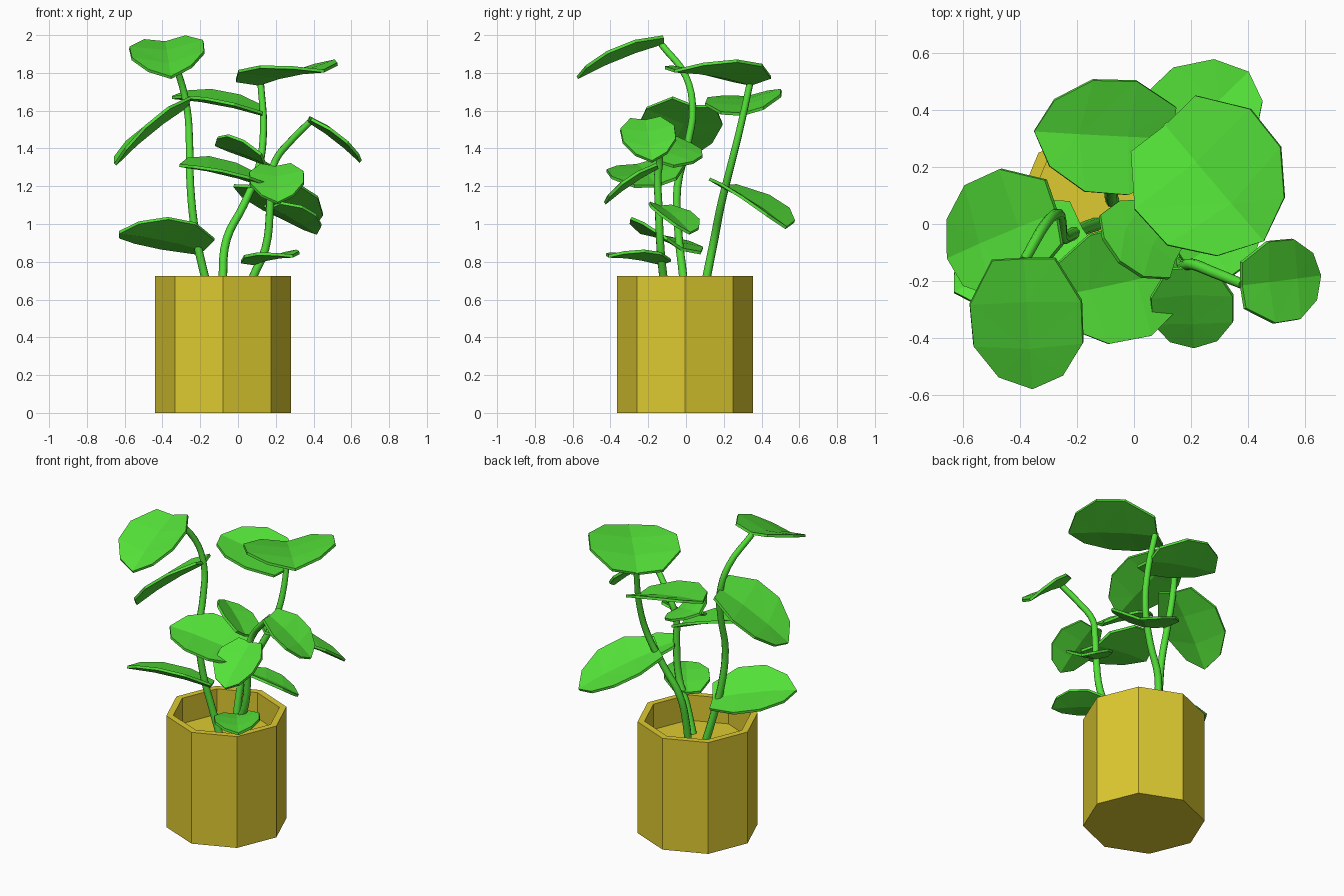
import bpy, math
from mathutils import Vector, Matrix

if "Cube" in bpy.data.objects:
    bpy.data.objects.remove(bpy.data.objects["Cube"])


def material(name, rgb):
    m = bpy.data.materials.new(name)
    m.diffuse_color = (*rgb, 1)
    m.use_nodes = True
    m.node_tree.nodes["Principled BSDF"].inputs["Base Color"].default_value = m.diffuse_color
    return m


YELLOW = material("pot_yellow", (0.73, 0.59, 0.03))
GREEN = material("plant_green", (0.088, 0.75, 0.04))


def add_mesh(name, verts, faces, mat):
    me = bpy.data.meshes.new(name)
    me.from_pydata(verts, [], faces)
    me.materials.append(mat)
    ob = bpy.data.objects.new(name, me)
    bpy.context.collection.objects.link(ob)
    return ob


# Octagonal pot with a rim, inner wall and soil surface
N = 8
profile = [(0.36, 0), (0.36, 0.725), (0.318, 0.725), (0.318, 0.56)]
verts = [(-0.08 + r * math.cos(2 * math.pi * i / N),
          -0.005 + r * math.sin(2 * math.pi * i / N), z)
         for r, z in profile for i in range(N)]
faces = [(k * N + i, k * N + (i + 1) % N, (k + 1) * N + (i + 1) % N, (k + 1) * N + i)
         for k in range(len(profile) - 1) for i in range(N)]
faces += [tuple(reversed(range(N))), tuple(range(3 * N, 4 * N))]
add_mesh("pot", verts, faces, YELLOW)


# Curved stems, slightly tapered
def stem(name, points, radius=0.024):
    cu = bpy.data.curves.new(name, 'CURVE')
    cu.dimensions = '3D'
    cu.resolution_u = 4
    cu.bevel_depth = radius
    cu.bevel_resolution = 2
    cu.use_fill_caps = True
    sp = cu.splines.new('BEZIER')
    sp.bezier_points.add(len(points) - 1)
    for i, (bp, p) in enumerate(zip(sp.bezier_points, points)):
        bp.co = p
        bp.handle_left_type = bp.handle_right_type = 'AUTO'
        bp.radius = 1 - 0.25 * i / (len(points) - 1)
    sp.use_smooth = True
    cu.materials.append(GREEN)
    ob = bpy.data.objects.new(name, cu)
    bpy.context.collection.objects.link(ob)


stem("left_stem", [(-0.13, 0.0, 0.55), (-0.175, -0.015, 0.72), (-0.225, -0.04, 0.95),
                   (-0.252, -0.045, 1.2), (-0.257, 0.01, 1.43), (-0.268, 0.035, 1.6),
                   (-0.31, 0.0, 1.78), (-0.385, -0.13, 1.95)])
stem("back_stem", [(-0.075, 0.08, 0.55), (-0.08, 0.11, 0.72), (-0.06, 0.15, 0.92),
                   (0.03, 0.185, 1.1), (0.11, 0.235, 1.3), (0.135, 0.285, 1.5),
                   (0.12, 0.34, 1.75)])
stem("right_stem", [(0.02, -0.10, 0.55), (0.08, -0.12, 0.72), (0.145, -0.135, 0.87),
                    (0.17, -0.145, 1.1), (0.175, -0.15, 1.25), (0.2, -0.14, 1.34),
                    (0.28, -0.17, 1.44), (0.38, -0.21, 1.54)])


# Round faceted leaf, folded along its vein, from stem joint to tip
def leaf(name, base, tip, width, up):
    base, tip = Vector(base), Vector(tip)
    length = (tip - base).length
    x = (tip - base).normalized()
    z = Vector(up)
    z = (z - x * z.dot(x)).normalized()
    y = z.cross(x)

    def arch(u):
        return 0.03 * length * math.sin(math.pi * u)

    half = [(-0.01, 0.27), (0.30, 0.48), (0.62, 0.47), (0.88, 0.28)]
    local = [(0, 0, 0), (length, 0, 0),
             (0.32 * length, 0, arch(0.32)), (0.68 * length, 0, arch(0.68))]
    for s in (1, -1):
        local += [(u * length, s * v * width, arch(max(u, 0)) + 0.19 * v * width)
                  for u, v in half]
    faces = []
    for s, o in ((1, 4), (-1, 8)):
        tris = [(0, 2, o), (o, 2, o + 1), (o + 1, 2, 3), (o + 1, 3, o + 2),
                (o + 2, 3, o + 3), (o + 3, 3, 1)]
        faces += [t if s > 0 else t[::-1] for t in tris]
    rot = Matrix((x, y, z)).transposed()
    ob = add_mesh(name, [base + rot @ Vector(p) for p in local], faces, GREEN)
    mod = ob.modifiers.new("thickness", 'SOLIDIFY')
    mod.thickness = 0.016
    mod.offset = 0


leaves = [
    # left stem
    ("left_top_leaf", (-0.385, -0.12, 1.96), (-0.355, -0.575, 1.775), 0.41, (-0.07, -0.4, 0.9)),
    ("left_middle_leaf", (-0.27, 0.04, 1.625), (-0.65, -0.12, 1.315), 0.44, (-0.63, 0, 0.77)),
    ("left_low_leaf", (-0.18, -0.02, 0.865), (-0.63, -0.24, 0.955), 0.40, (0.1, 0.43, 0.9)),
    # back stem
    ("back_top_leaf", (0.11, 0.345, 1.74), (0.455, -0.06, 1.81), 0.56, (-0.18, 0.12, 0.95)),
    ("back_middle_leaf", (0.13, 0.30, 1.58), (-0.35, 0.325, 1.67), 0.42, (0.1, -0.12, 1)),
    ("back_low_leaf", (0.06, 0.19, 1.2), (0.40, 0.53, 0.98), 0.41, (0.25, 0.5, 0.85)),
    # right stem
    ("right_top_leaf", (0.375, -0.215, 1.545), (0.65, -0.18, 1.33), 0.30, (0.6, 0, 0.8)),
    ("right_inner_leaf", (0.14, -0.13, 1.325), (-0.12, 0.03, 1.42), 0.28, (0.25, 0.35, 0.9)),
    ("right_front_leaf", (0.2, -0.15, 1.30), (0.21, -0.43, 1.11), 0.30, (0, -0.55, 0.8)),
    ("right_long_leaf", (0.15, -0.16, 1.2), (-0.31, -0.26, 1.31), 0.42, (0.2, -0.15, 1)),
    ("right_side_leaf", (0.18, -0.14, 1.09), (0.42, 0.02, 0.95), 0.27, (0.3, 0.35, 0.9)),
    ("right_low_leaf", (0.08, -0.13, 0.79), (0.29, -0.41, 0.83), 0.28, (-0.15, 0.1, 1)),
]
for args in leaves:
    leaf(*args)
